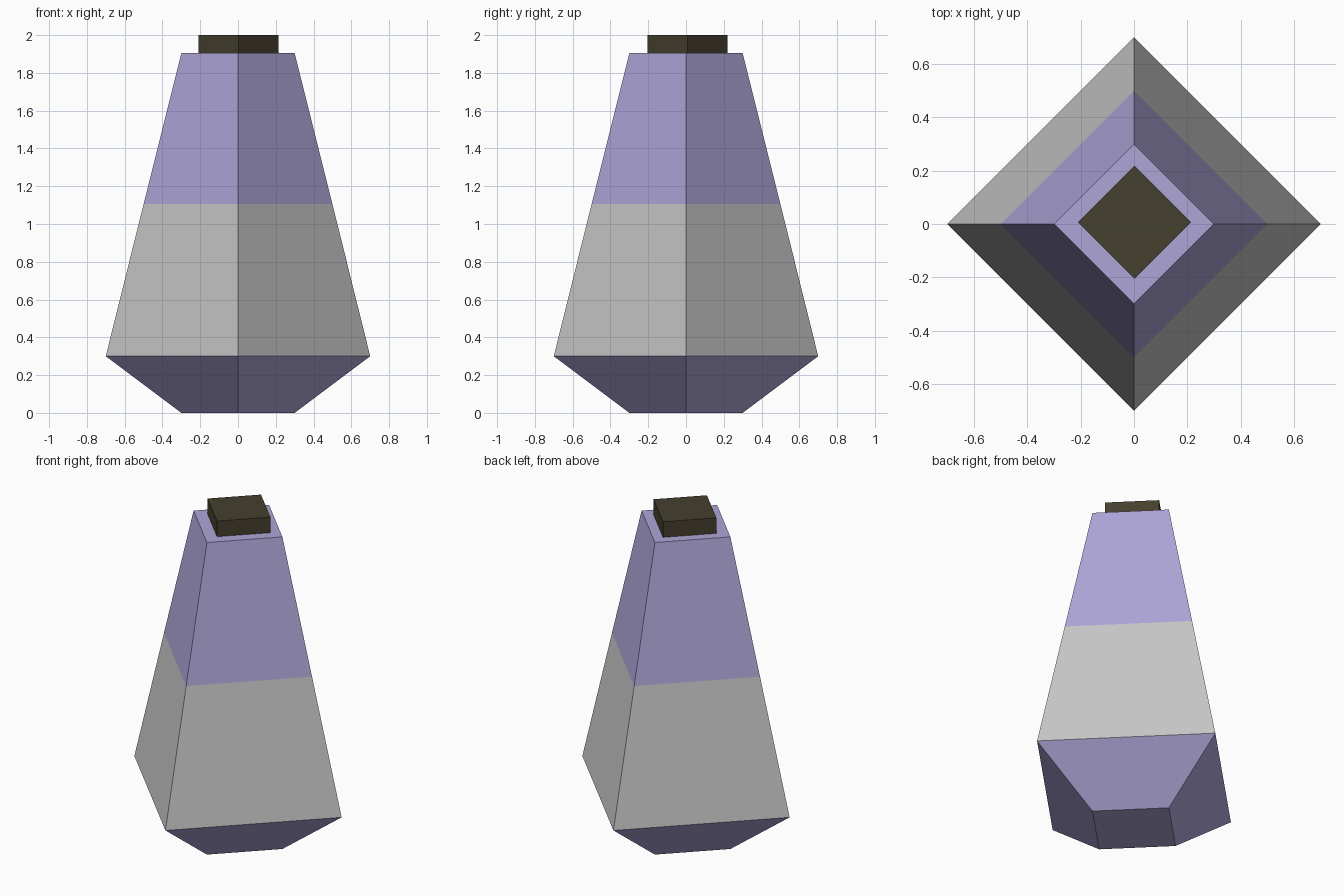
import bpy
import bmesh
from math import cos, sin, pi

cube = bpy.data.objects.get("Cube")
if cube:
    bpy.data.objects.remove(cube, do_unlink=True)


def material(name, rgb):
    mat = bpy.data.materials.new(name)
    mat.use_nodes = True
    colour = (*rgb, 1.0)
    mat.diffuse_color = colour
    mat.node_tree.nodes["Principled BSDF"].inputs["Base Color"].default_value = colour
    return mat


lilac = material("lilac", (0.42, 0.375, 0.68))
pale_grey = material("pale grey", (0.57, 0.57, 0.57))
dark_brown = material("dark brown", (0.06, 0.05, 0.028))


def diamond_stack(name, profile, materials, band_slots, centre=(0, 0)):
    """Stack four-cornered rings of (radius, height), capped at both ends."""
    bm = bmesh.new()
    rings = [[bm.verts.new((centre[0] + r * cos(i * pi / 2),
                            centre[1] + r * sin(i * pi / 2), z))
              for i in range(4)] for r, z in profile]
    for low, high, slot in zip(rings, rings[1:], band_slots):
        for i in range(4):
            j = (i + 1) % 4
            face = bm.faces.new((low[i], low[j], high[j], high[i]))
            face.material_index = slot
    bm.faces.new(rings[0][::-1])
    bm.faces.new(rings[-1])
    mesh = bpy.data.meshes.new(name)
    bm.to_mesh(mesh)
    bm.free()
    for mat in materials:
        mesh.materials.append(mat)
    obj = bpy.data.objects.new(name, mesh)
    bpy.context.collection.objects.link(obj)
    return obj


# Bottle body: lilac foot, grey middle, lilac shoulder
diamond_stack("bottle_body", [(0.3, 0), (0.7, 0.3), (0.5, 1.105), (0.3, 1.905)],
              [lilac, pale_grey], [0, 1, 0])

# Stopper sitting on the top face
diamond_stack("stopper", [(0.212, 1.905), (0.212, 2.0)],
              [dark_brown], [0], centre=(0.002, 0.007))
